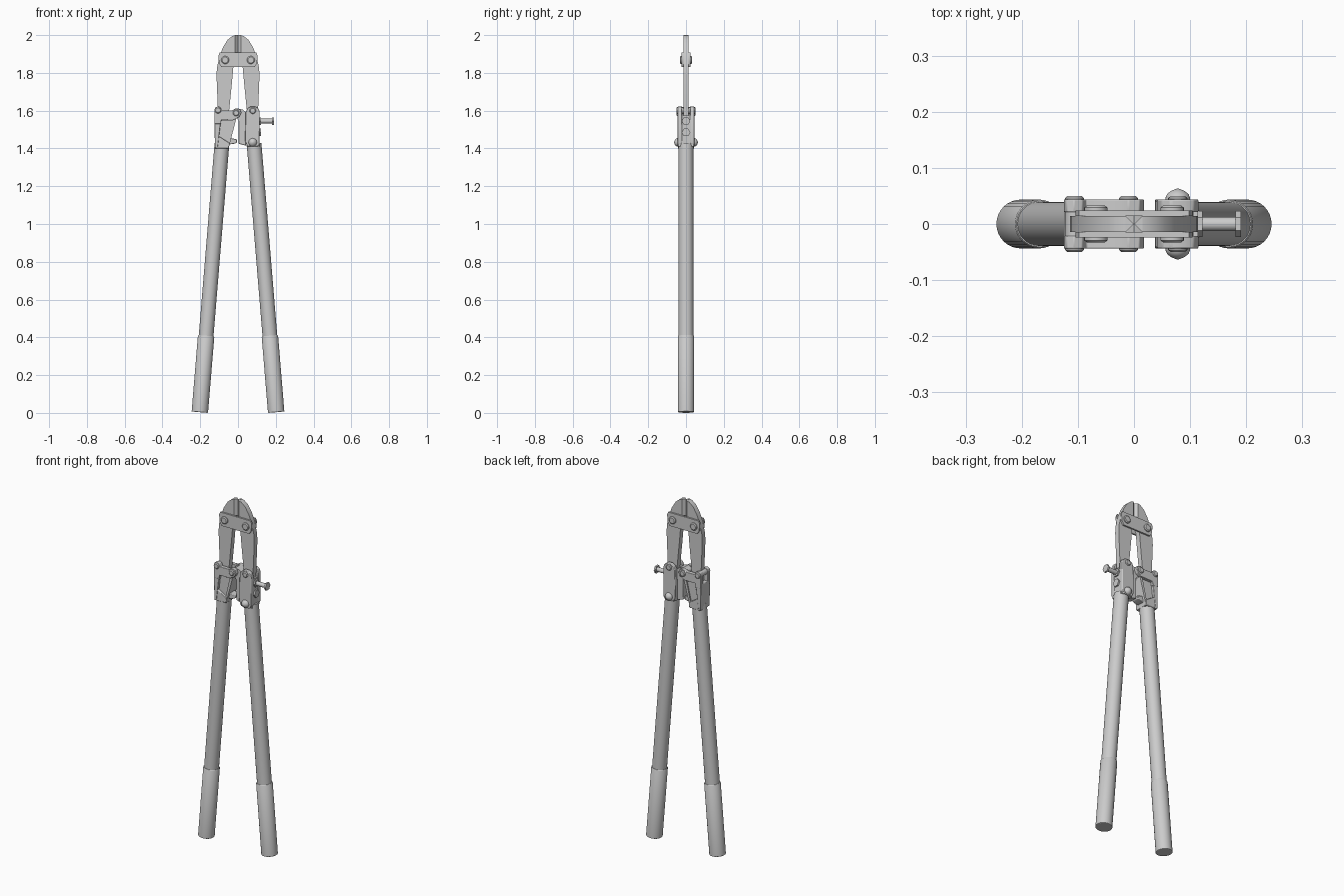
import bpy, bmesh, math
from mathutils import Vector

if "Cube" in bpy.data.objects:
    bpy.data.objects.remove(bpy.data.objects["Cube"])


def finish(name, bm, bevel=0):
    bmesh.ops.recalc_face_normals(bm, faces=bm.faces)
    me = bpy.data.meshes.new(name)
    bm.to_mesh(me)
    bm.free()
    ob = bpy.data.objects.new(name, me)
    bpy.context.collection.objects.link(ob)
    bpy.context.view_layer.objects.active = ob
    ob.select_set(True)
    bpy.ops.object.shade_smooth_by_angle(angle=math.radians(32))
    ob.select_set(False)
    if bevel:
        m = ob.modifiers.new("bevel", 'BEVEL')
        m.width = bevel
        m.segments = 2
        m.limit_method = 'ANGLE'
    return ob


def prism(name, pts, y0, y1, s=1, bevel=0):
    """Extrude an x-z outline along y; s = -1 mirrors it in x."""
    bm = bmesh.new()
    f = bm.faces.new([bm.verts.new((s * x, y0, z)) for x, z in pts])
    r = bmesh.ops.extrude_face_region(bm, geom=[f])
    bmesh.ops.translate(bm, vec=(0, y1 - y0, 0),
                        verts=[v for v in r['geom'] if isinstance(v, bmesh.types.BMVert)])
    return finish(name, bm, bevel)


def lathe(name, a, b, profile, n=32):
    """Rings of (fraction along a-b, radius) joined into a round solid."""
    a, b = Vector(a), Vector(b)
    q = (b - a).to_track_quat('Z', 'Y')
    bm = bmesh.new()
    rings = []
    for t, r in profile:
        c = a.lerp(b, t)
        rings.append([bm.verts.new(c + q @ Vector((r * math.cos(2 * math.pi * i / n),
                      r * math.sin(2 * math.pi * i / n), 0))) for i in range(n)])
    for p, k in zip(rings, rings[1:]):
        for i in range(n):
            bm.faces.new((p[i], p[(i + 1) % n], k[(i + 1) % n], k[i]))
    bm.faces.new(rings[0])
    bm.faces.new(rings[-1])
    return finish(name, bm)


def pin(name, x, z, h, r, n=20):
    """Pivot bolt along y with a chamfered head at both ends."""
    c = 0.004 / (2 * h)
    lathe(name, (x, -h, z), (x, h, z), [(0, r * .75), (c, r), (1 - c, r), (1, r * .75)], n)


# Handles and jaws, mirrored
jaw = [(.004, 2.0), (.03, 1.995), (.055, 1.975), (.08, 1.935), (.098, 1.885), (.111, 1.83),
       (.114, 1.79), (.107, 1.62), (.104, 1.50), (.06, 1.50), (.047, 1.60), (.032, 1.75),
       (.024, 1.84), (.015, 1.86), (.015, 1.905), (.015, 2.0)]
jaw[0] = (.015, 1.999)
jaw.pop()
for s, side in ((-1, "left"), (1, "right")):
    low, top = Vector((s * .202, 0, .0037)), Vector((s * .085, 0, 1.425))
    lathe("handle_tube_" + side, low.lerp(top, .05), top, [(0, .039), (1, .039)])
    lathe("handle_grip_" + side, low, low.lerp(top, .285),
          [(0, .041), (.004, .0435), (.99, .0435), (1, .041)])
    prism("jaw_" + side, jaw, -.0145, .0145, s)
    # wedge-shaped cutting edge
    bm = bmesh.new()
    f = bm.faces.new([bm.verts.new((s * x, y, 1.905))
                      for x, y in ((.0155, -.0145), (.0155, .0145), (0, 0))])
    r = bmesh.ops.extrude_face_region(bm, geom=[f])
    bmesh.ops.translate(bm, vec=(0, 0, .095),
                        verts=[v for v in r['geom'] if isinstance(v, bmesh.types.BMVert)])
    finish("cutting_edge_" + side, bm)
    pin("jaw_bolt_" + side, s * .068, 1.868, .033, .021)

# Strap plates across the jaws
plate = [(-.088, 1.83), (.088, 1.83), (.1, 1.85), (.104, 1.89), (.098, 1.907),
         (-.098, 1.907), (-.104, 1.89), (-.1, 1.85)]
prism("jaw_plate_front", plate, -.024, -.0145)
prism("jaw_plate_back", plate, .0145, .024)

# Left bracket: outer wall, recessed web, tapered base
prism("left_bracket_web", [(-.118, 1.40), (-.05, 1.40), (-.012, 1.55), (-.1, 1.55)],
      -.029, .029)
prism("left_bracket_wall", [(-.122, 1.40), (-.108, 1.40), (-.09, 1.55), (-.09, 1.54),
      (-.118, 1.54)][:3] + [(-.125, 1.55)], -.043, .043, bevel=.003)
prism("left_bracket_socket", [(-.122, 1.40), (-.048, 1.40), (-.046, 1.43), (-.118, 1.475)],
      -.041, .041, bevel=.003)
prism("left_bracket_rib", [(-.05, 1.40), (-.062, 1.40), (-.026, 1.555), (-.01, 1.555)],
      -.036, .036)
prism("left_stop", [(-.055, 1.42), (-.02, 1.425), (-.006, 1.43), (-.006, 1.448), (-.04, 1.455)],
      -.022, .022, bevel=.003)

# Right bracket: base block and centre post
prism("right_bracket_body", [(.045, 1.41), (.113, 1.41), (.114, 1.575), (.105, 1.575),
      (.098, 1.51), (.04, 1.51)], -.036, .036)
prism("centre_post", [(.003, 1.425), (.042, 1.415), (.042, 1.565), (.003, 1.565)],
      -.022, .022, bevel=.003)
prism("right_pivot_ear", [(-.01, 1.565), (.004, 1.545), (.06, 1.53), (.06, 1.58),
      (.025, 1.605), (0, 1.612), (-.018, 1.60)], -.024, .024)

# Cheek plates on both faces
for s, side in ((-1, "front"), (1, "back")):
    y0, y1 = sorted((s * .021, s * .044))
    prism("left_cheek_" + side, [(-.125, 1.53), (-.09, 1.53), (-.088, 1.552), (-.02, 1.552),
          (.008, 1.568), (.018, 1.588), (.01, 1.608), (-.01, 1.613), (-.03, 1.602),
          (-.085, 1.602), (-.092, 1.617), (-.107, 1.622), (-.12, 1.617), (-.125, 1.605)],
          y0, y1, bevel=.002)
    prism("right_cheek_" + side, [(.05, 1.41), (.105, 1.41), (.114, 1.425), (.115, 1.595),
          (.107, 1.613), (.09, 1.622), (.066, 1.622), (.05, 1.612), (.041, 1.593),
          (.037, 1.44)], y0, y1, bevel=.003)
    # domed lower bolt
    lathe("dome_bolt_" + side, (.078, s * .036, 1.432), (.078, s * .063, 1.432),
          [(0, .022), (.4, .022), (.65, .019), (.87, .011), (1, .002)], 24)

pin("left_jaw_pivot", -.106, 1.602, .05, .017)
pin("centre_pivot", -.01, 1.588, .05, .017)
pin("right_jaw_pivot", .078, 1.6, .05, .017)

# Adjusting screws on the outer side
lathe("adjuster_shaft", (.05, 0, 1.545), (.186, 0, 1.545), [(0, .0125), (1, .0125)], 20)
lathe("adjuster_head", (.181, 0, 1.545), (.191, 0, 1.545), [(0, .023), (1, .023)], 6)
for z in (1.545, 1.485):
    lathe("hex_nut", (.105, 0, z), (.122, 0, z), [(0, .023), (1, .023)], 6)
